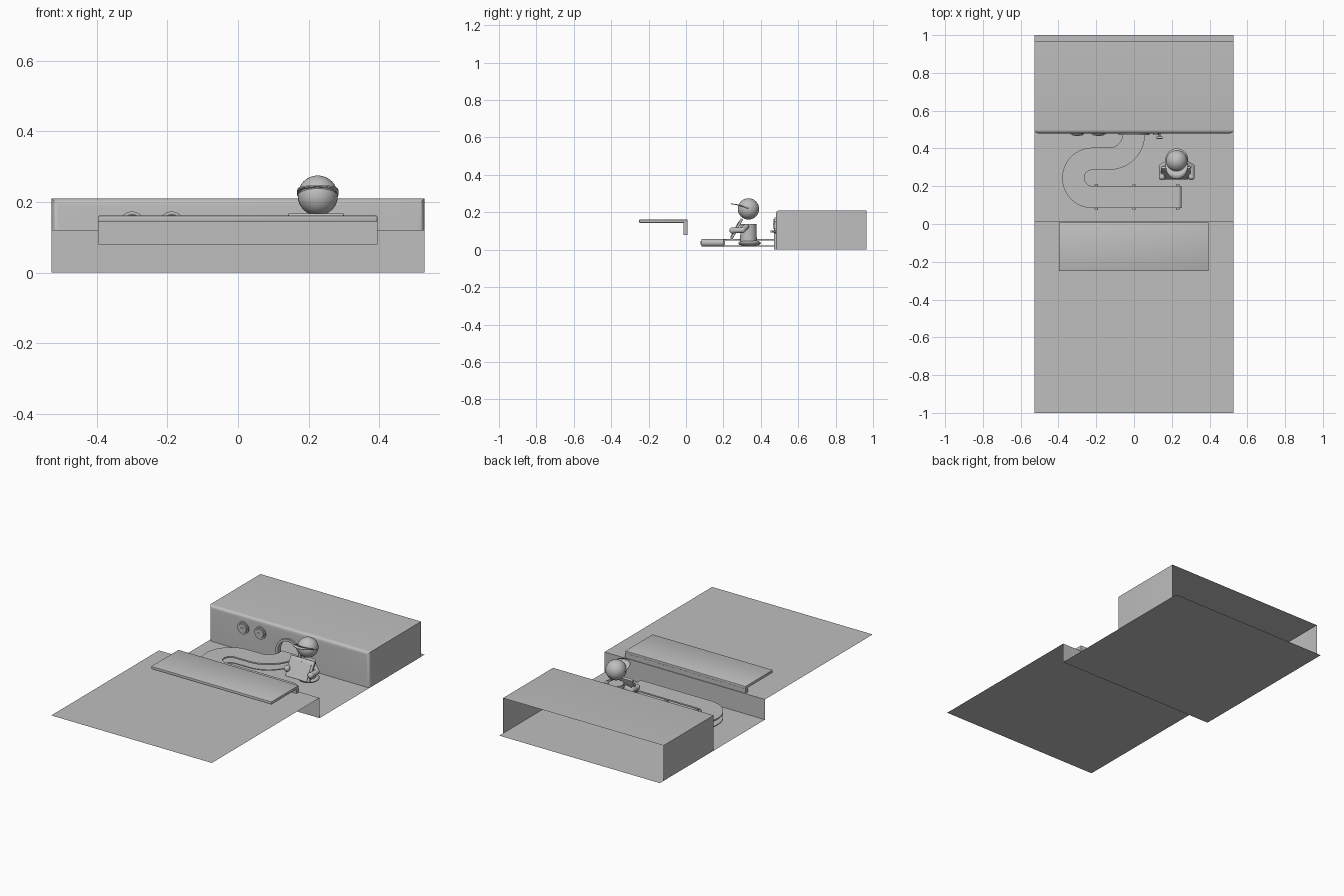
import bpy, bmesh, math
from mathutils import Matrix, Vector

old = bpy.data.objects.get("Cube")
if old:
    bpy.data.objects.remove(old, do_unlink=True)

grey = bpy.data.materials.new("plain grey")
grey.use_nodes = True
colour = (0.52, 0.52, 0.52, 1)
grey.diffuse_color = colour
grey.node_tree.nodes["Principled BSDF"].inputs["Base Color"].default_value = colour


def finish(name, bm, smooth=True):
    bmesh.ops.recalc_face_normals(bm, faces=bm.faces)
    mesh = bpy.data.meshes.new(name)
    bm.to_mesh(mesh)
    bm.free()
    mesh.materials.append(grey)
    ob = bpy.data.objects.new(name, mesh)
    bpy.context.collection.objects.link(ob)
    if smooth:
        bpy.ops.object.select_all(action='DESELECT')
        ob.select_set(True)
        bpy.context.view_layer.objects.active = ob
        bpy.ops.object.shade_smooth_by_angle(angle=math.radians(35))
    return ob


def box(name, lo, hi, bevel=0, turn=0):
    lo, hi = Vector(lo), Vector(hi)
    bm = bmesh.new()
    bmesh.ops.create_cube(bm, size=1)
    bmesh.ops.scale(bm, vec=hi - lo, verts=bm.verts)
    if bevel:
        bmesh.ops.bevel(bm, geom=bm.edges[:], offset=bevel, segments=2,
                        profile=0.5, affect='EDGES')
    bmesh.ops.rotate(bm, cent=(0, 0, 0), matrix=Matrix.Rotation(turn, 3, 'X'), verts=bm.verts)
    bmesh.ops.translate(bm, vec=(lo + hi) / 2, verts=bm.verts)
    return finish(name, bm)


def rod(name, a, b, r, r2=None, sides=32):
    a, b = Vector(a), Vector(b)
    bm = bmesh.new()
    rot = (b - a).to_track_quat('Z', 'Y').to_matrix().to_4x4()
    bmesh.ops.create_cone(bm, cap_ends=True, segments=sides, radius1=r,
                          radius2=r if r2 is None else r2, depth=(b - a).length,
                          matrix=Matrix.Translation((a + b) / 2) @ rot)
    return finish(name, bm)


def ball(name, pos, r, squash=1):
    bm = bmesh.new()
    bmesh.ops.create_uvsphere(bm, u_segments=32, v_segments=16, radius=r,
                              matrix=Matrix.Translation(pos) @ Matrix.Diagonal((1, 1, squash, 1)))
    return finish(name, bm)


def prism(name, points, depth):
    bm = bmesh.new()
    face = bm.faces.new([bm.verts.new(p) for p in points])
    top = bmesh.ops.extrude_face_region(bm, geom=[face])
    bmesh.ops.translate(bm, vec=depth, verts=[v for v in top["geom"]
                                              if isinstance(v, bmesh.types.BMVert)])
    return finish(name, bm)


def arc(cx, cy, r, start, end, steps=20):
    return [(cx + r * math.cos(math.radians(start + (end - start) * i / steps)),
             cy + r * math.sin(math.radians(start + (end - start) * i / steps)))
            for i in range(steps + 1)]


# Stepped floor: one open sheet swept across the width
bm = bmesh.new()
W = 0.528
rows = [[bm.verts.new((x, y, z)) for x in (-W, W)]
        for y, z in ((-1, 0.12), (0.012, 0.12), (0.012, 0), (1, 0))]
for a, b in zip(rows, rows[1:]):
    bm.faces.new((a[0], a[1], b[1], b[0]))
finish("stepped_floor", bm, False)

# Counter top with its back support
box("counter_top", (-0.397, -0.25, 0.144), (0.395, 0.008, 0.161), 0.003)
box("counter_support", (-0.397, -0.014, 0.08), (0.395, 0.008, 0.146))

# Machine housing: rounded front, arched hole, open back and underside
bm = bmesh.new()
bmesh.ops.create_cube(bm, size=1)
bmesh.ops.scale(bm, vec=(2 * W, 0.485, 0.21), verts=bm.verts)
bmesh.ops.translate(bm, vec=(0, 0.7225, 0.105), verts=bm.verts)
front = [e for e in bm.edges if all(v.co.y < 0.5 for v in e.verts)
         and any(v.co.z > 0.1 for v in e.verts)]
bmesh.ops.bevel(bm, geom=front, offset=0.02, segments=6, profile=0.5, affect='EDGES')
housing = finish("machine_housing", bm)


def arch(r, y):
    bottom = 0.001
    curve = [(x, y, z) for x, z in arc(0, 0.07, r, 0, 180)]
    return [(r, y, bottom)] + curve + [(-r, y, bottom)]


cutter = prism("arch_cutter", arch(0.068, 0.4), (0, 0.3, 0))
cutter.hide_render = True
cut = housing.modifiers.new("arch", 'BOOLEAN')
cut.object = cutter
cut.operation = 'DIFFERENCE'
cut.solver = 'EXACT'
graph = bpy.context.evaluated_depsgraph_get()
housing.data = bpy.data.meshes.new_from_object(housing.evaluated_get(graph))
housing.modifiers.clear()
bpy.data.objects.remove(cutter, do_unlink=True)
bm = bmesh.new()
bm.from_mesh(housing.data)
extra = []
for f in bm.faces:
    c = f.calc_center_median()
    pocket = abs(c.x) < 0.075 and c.z < 0.15 and c.y > 0.49
    if f.normal.y > 0.9 or f.normal.z < -0.9 or pocket:
        extra.append(f)
bmesh.ops.delete(bm, geom=extra, context='FACES')
bm.to_mesh(housing.data)
bm.free()

# Raised frame around the arched hole
prism("arch_frame", arch(0.082, 0.47) + arch(0.067, 0.47)[::-1], (0, 0.03, 0))

# Round buttons with rims and symbols
for side, x in (("left", -0.30), ("right", -0.188)):
    rod(side + "_button", (x, 0.482, 0.137), (x, 0.473, 0.137), 0.036)
    rod(side + "_button_cap", (x, 0.474, 0.137), (x, 0.469, 0.137), 0.028, 0.026)
    box(side + "_button_mark", (x - 0.012, 0.466, 0.134), (x + 0.012, 0.47, 0.14))

# Lever on the housing
rod("lever_base", (0.115, 0.482, 0.1), (0.115, 0.472, 0.1), 0.014)
rod("lever_stem", (0.135, 0.482, 0.097), (0.135, 0.457, 0.097), 0.005)
rod("lever_handle", (0.118, 0.457, 0.097), (0.152, 0.457, 0.097), 0.006)

# Curving conveyor: upper and lower belt, end roller and pins
outer = [(0.058, 0.5)] + arc(-0.13, 0.475, 0.188, 0, -90)
outer += arc(-0.22, 0.244, 0.043, 90, 270) + [(0.235, 0.201)]
inner = [(-0.06, 0.5)] + arc(-0.13, 0.475, 0.07, 0, -90)
inner += arc(-0.22, 0.244, 0.16, 90, 270, 36) + [(0.235, 0.084)]
for name, z, t in (("upper_belt", 0.05, 0.008), ("lower_belt", 0.017, 0.005)):
    prism(name, [(x, y, z) for x, y in outer + inner[::-1]], (0, 0, t))
rod("end_roller", (0.232, 0.084, 0.0375), (0.232, 0.201, 0.0375), 0.0205)
for x in (-0.2, 0, 0.232):
    rod("roller_pin", (x, 0.077, 0.0375), (x, 0.208, 0.0375), 0.009, sides=16)

# Seated figure: hips, torso, head
X, Y = 0.226, 0.334
ball("figure_hips", (X, Y + 0.006, 0.035), 0.06, 0.3)
rod("figure_torso", (X, Y, 0.045), (X, Y, 0.138), 0.045, 0.042)
ball("figure_head", (X, Y, 0.218), 0.057)

# Curved cap brim
bm = bmesh.new()
pairs = []
for i in range(17):
    a = math.pi * i / 16
    s = math.sin(a)
    pairs.append([bm.verts.new((X + r * math.cos(a), Y - r * s, 0.222 + h * s))
                  for r, h in ((0.054, 0.02), (0.058 + 0.037 * s * s, 0.026))])
for a, b in zip(pairs, pairs[1:]):
    bm.faces.new((a[0], a[1], b[1], b[0]))
brim = finish("cap_brim", bm)
brim.modifiers.new("thickness", 'SOLIDIFY').thickness = 0.004

# Tilted tablet with a raised screen
tilt = -math.radians(28)
box("tablet", (0.142, 0.264, 0.052), (0.3, 0.278, 0.172), 0.003, tilt)
box("tablet_screen", (0.156, 0.258, 0.061), (0.286, 0.264, 0.155), 0, tilt)

# Arms and hands, mirrored
for side, s in (("left", 1), ("right", -1)):
    shoulder = (X + s * 0.045, Y - 0.01, 0.125)
    elbow = (X + s * 0.08, Y - 0.03, 0.105)
    hand = (X + s * 0.078, Y - 0.085, 0.103)
    rod(side + "_upper_arm", shoulder, elbow, 0.015, sides=20)
    rod(side + "_forearm", elbow, hand, 0.015, sides=20)
    ball(side + "_elbow", elbow, 0.015)
    ball(side + "_hand", hand, 0.017)
